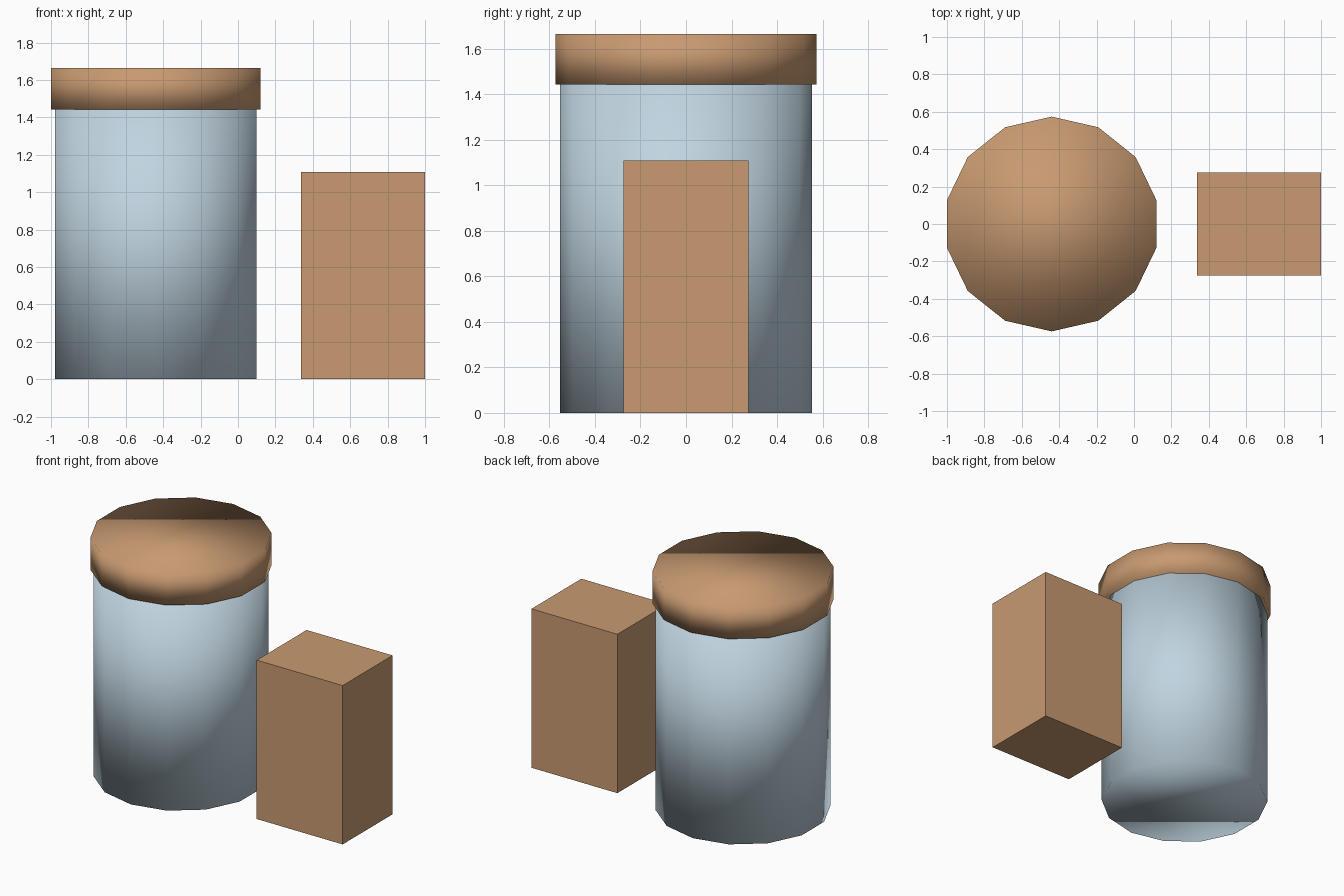
import bpy

cube = bpy.data.objects.get("Cube")
if cube:
    bpy.data.objects.remove(cube, do_unlink=True)


def make_material(name, rgb):
    mat = bpy.data.materials.new(name)
    mat.use_nodes = True
    color = (*rgb, 1.0)
    mat.diffuse_color = color
    mat.node_tree.nodes["Principled BSDF"].inputs["Base Color"].default_value = color
    return mat


def finish(name, mat):
    obj = bpy.context.object
    obj.name = obj.data.name = name
    obj.data.materials.append(mat)
    return obj


def drum(name, radius, bottom, top, mat):
    """Fourteen-sided cylinder, shaded smooth right over its rims."""
    bpy.ops.mesh.primitive_cylinder_add(
        vertices=14, radius=radius, depth=top - bottom,
        location=(JAR_X, 0, (bottom + top) / 2))
    bpy.ops.object.shade_smooth()
    return finish(name, mat)


def box(name, low, high, mat):
    """Flat-faced box between two corners."""
    bpy.ops.mesh.primitive_cube_add(
        size=1, location=[(a + b) / 2 for a, b in zip(low, high)])
    obj = finish(name, mat)
    obj.scale = [b - a for a, b in zip(low, high)]
    bpy.ops.object.transform_apply(location=False, rotation=False, scale=True)
    return obj


JAR_X = -0.44
LID_BASE = 1.442

glass = make_material("pale blue glass", (0.527, 0.658, 0.745))
wood = make_material("tan wood", (0.578, 0.323, 0.165))

# Jar with its overhanging lid
drum("jar_body", 0.553, 0, LID_BASE, glass)
drum("jar_lid", 0.574, LID_BASE, 1.665, wood)

# Block standing beside the jar
box("side_block", (0.337, -0.275, 0), (1, 0.275, 1.108), wood)
